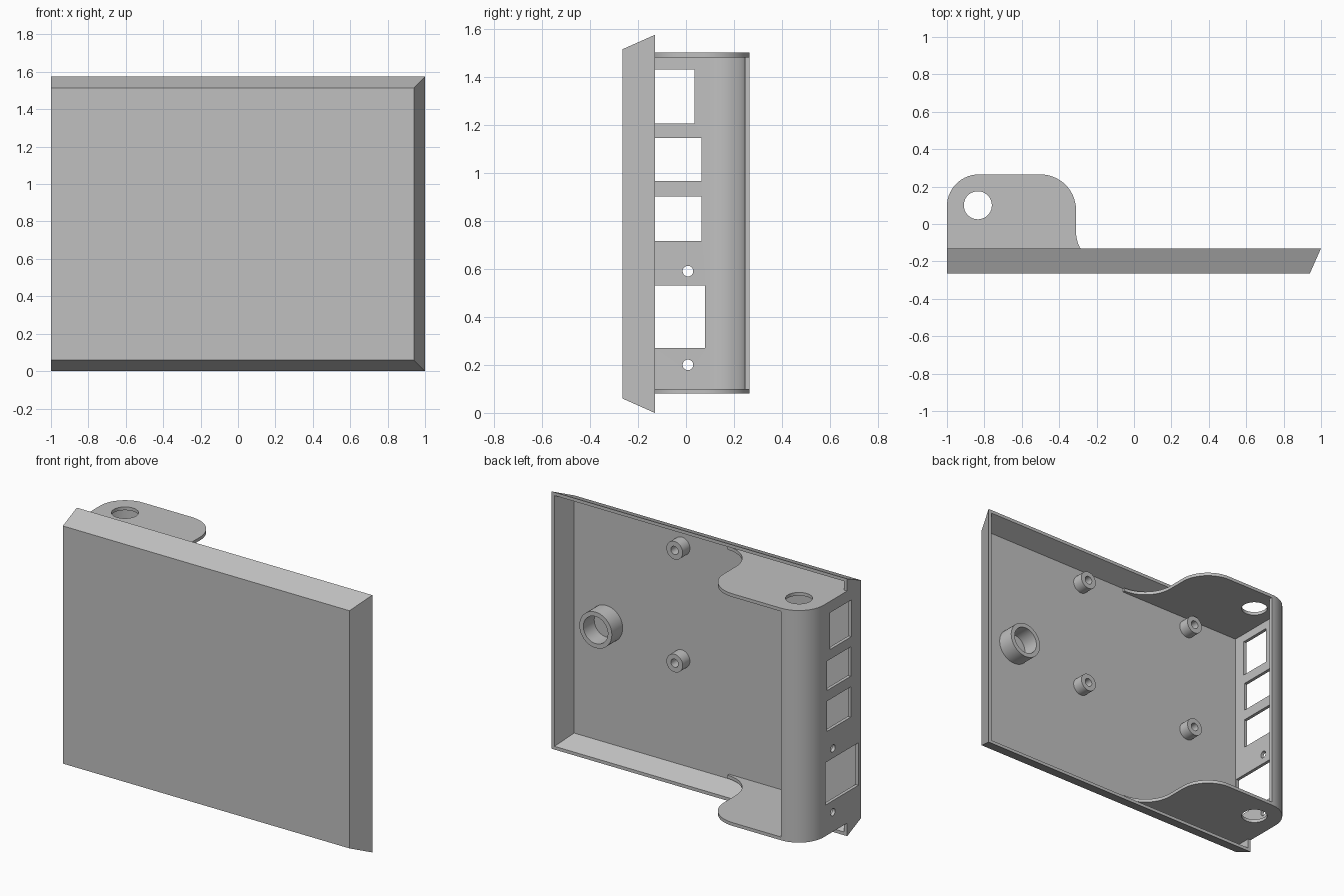
import bpy, bmesh, math
from mathutils import Vector

if "Cube" in bpy.data.objects:
    bpy.data.objects.remove(bpy.data.objects["Cube"], do_unlink=True)

grey = bpy.data.materials.new("plain_grey")
grey.use_nodes = True
GREY = (0.53, 0.53, 0.53, 1)
grey.diffuse_color = GREY
grey.node_tree.nodes["Principled BSDF"].inputs["Base Color"].default_value = GREY


def loft(name, ring_a, ring_b):
    """Closed solid between two matching rings of points."""
    bm = bmesh.new()
    a = [bm.verts.new(p) for p in ring_a]
    b = [bm.verts.new(p) for p in ring_b]
    bm.faces.new(a)
    bm.faces.new(b)
    for i in range(len(a)):
        j = (i + 1) % len(a)
        bm.faces.new((a[i], a[j], b[j], b[i]))
    bmesh.ops.recalc_face_normals(bm, faces=bm.faces)
    mesh = bpy.data.meshes.new(name)
    bm.to_mesh(mesh)
    bm.free()
    mesh.materials.append(grey)
    obj = bpy.data.objects.new(name, mesh)
    bpy.context.collection.objects.link(obj)
    return obj


def prism(name, outline, axis, lo, hi):
    """Extrude a 2D outline along x, y or z."""
    def place(p, d):
        return {"x": (d, p[0], p[1]), "y": (p[0], d, p[1]), "z": (p[0], p[1], d)}[axis]
    return loft(name, [place(p, lo) for p in outline], [place(p, hi) for p in outline])


def arc(cx, cy, r, start, end, n=14):
    angles = [math.radians(start + (end - start) * i / n) for i in range(n + 1)]
    return [(cx + r * math.cos(t), cy + r * math.sin(t)) for t in angles]


def circle(cx, cy, r, n=40):
    return arc(cx, cy, r, 0, 360, n)[:-1]


def rect(a0, a1, b0, b1):
    return [(a0, b0), (a1, b0), (a1, b1), (a0, b1)]


def cut(obj, cutters):
    """Subtract solids and remove them afterwards."""
    bpy.context.view_layer.objects.active = obj
    for c in cutters:
        mod = obj.modifiers.new("cut", "BOOLEAN")
        mod.operation, mod.solver, mod.object = "DIFFERENCE", "EXACT", c
        bpy.ops.object.modifier_apply(modifier=mod.name)
    for c in cutters:
        bpy.data.objects.remove(c, do_unlink=True)


def smooth(obj):
    bpy.ops.object.select_all(action="DESELECT")
    obj.select_set(True)
    bpy.context.view_layer.objects.active = obj
    bpy.ops.object.shade_smooth_by_angle(angle=math.radians(30))


FRONT, RIM, BACK = -0.265, -0.13, 0.265
T = 0.02
FLOOR = FRONT + T
HEIGHT = 1.574


def tray_ring(y, left, inset):
    """Tray cross-section at depth y; it narrows toward the front."""
    s = 0.06 * (RIM - y) / (RIM - FRONT) + inset
    return [(x, y, z) for x, z in rect(left, 1 - s, s, HEIGHT - s)]


def openings():
    """Port windows and screw holes through the side wall."""
    ports = [(-0.17, 0.035, 1.205, 1.43), (-0.165, 0.065, 0.965, 1.145),
             (-0.165, 0.065, 0.715, 0.90), (-0.238, 0.08, 0.27, 0.53)]
    shapes = [rect(*p) for p in ports] + [circle(0.008, z, 0.022) for z in (0.2, 0.59)]
    return [prism("cutter", s, "x", -1.1, -0.9) for s in shapes]


# Hollow tray with three sloping rims and a flat left end
tray = loft("tray", tray_ring(FRONT, -1, 0), tray_ring(RIM, -1, 0))
hollow = loft("cutter", tray_ring(FLOOR, -1 + T, T), tray_ring(RIM + 0.02, -1 + T, T))
cut(tray, [hollow] + openings())

# Side wall wrapping round the back corner
R = 0.17
cx, cy = -1 + R, BACK - R
wall_outline = ([(-1, RIM)] + arc(cx, cy, R, 180, 90)
                + arc(cx, cy, R - T, 90, 180) + [(-1 + T, RIM)])
wall = prism("port_wall", wall_outline, "z", 0.1, 1.48)
cut(wall, openings())
smooth(wall)

# Mounting tabs, flaring into the tray floor
tab_outline = ([(-1 + T, FLOOR), (-1 + T, RIM), (-1, RIM)] + arc(cx, cy, R, 180, 90)
               + arc(-0.5, BACK - 0.19, 0.19, 90, 0)
               + arc(-0.12, -0.04, 0.19, 180, 270) + [(-0.12, FLOOR)])
for name, z in (("lower_tab", 0.08), ("upper_tab", 1.48)):
    tab = prism(name, tab_outline, "z", z, z + T)
    cut(tab, [prism("cutter", circle(-0.835, 0.1, 0.075), "z", z - 0.1, z + 0.1)])
    smooth(tab)

# Hollow round posts on the tray floor
posts = [("standoff", x, z, 0.055, 0.025, -0.175) for x in (0.2, -0.61) for z in (0.72, 1.41)]
posts.append(("large_boss", 0.71, 0.8, 0.11, 0.083, -0.14))
for name, x, z, outer, inner, top in posts:
    post = prism(name, circle(x, z, outer), "y", FLOOR - 0.005, top)
    cut(post, [prism("cutter", circle(x, z, inner), "y", FLOOR - 0.05, top + 0.05)])
    smooth(post)
